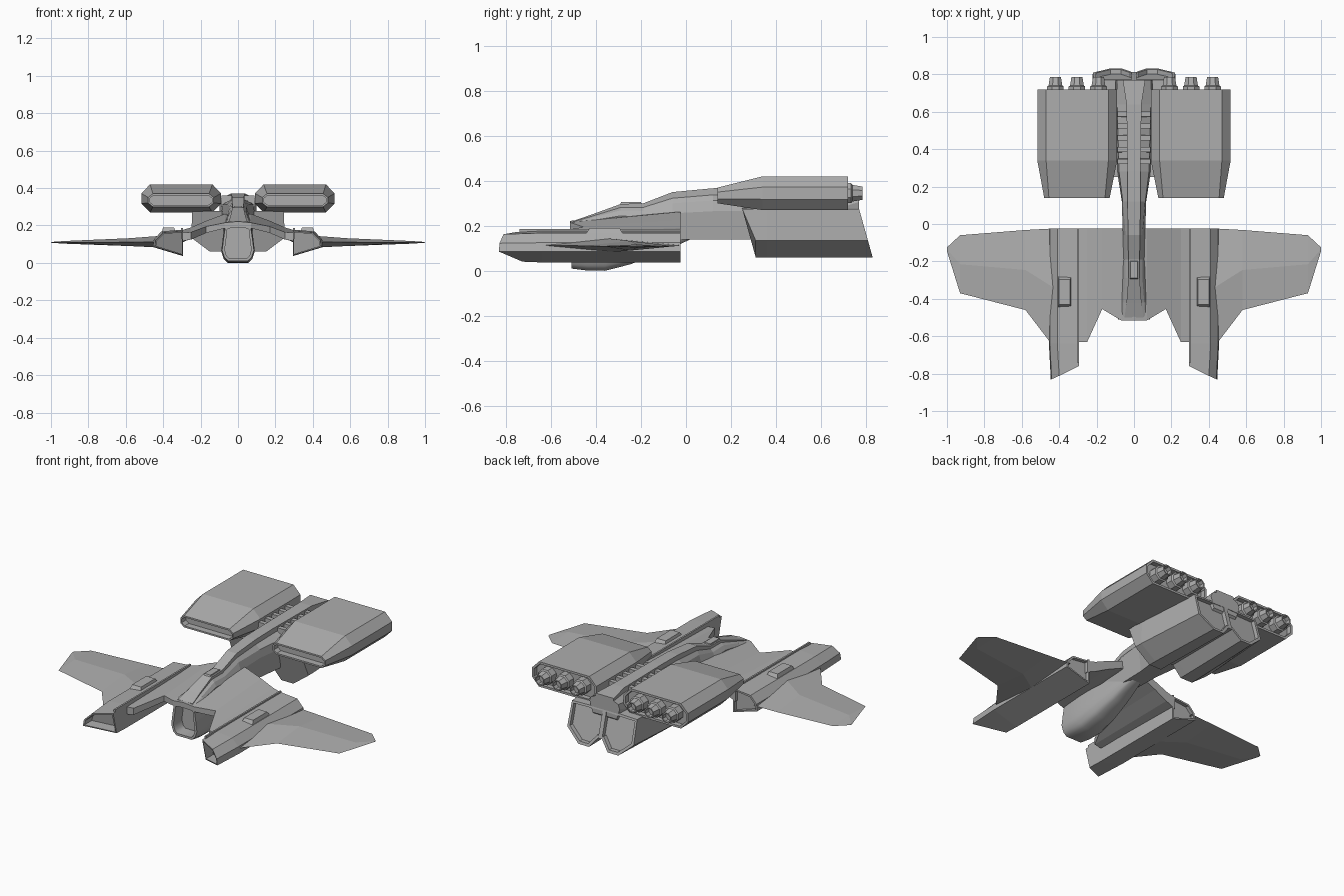
import bpy, bmesh, math

old = bpy.data.objects.get("Cube")
if old:
    bpy.data.objects.remove(old, do_unlink=True)

hull_grey = bpy.data.materials.new("hull grey")
hull_grey.use_nodes = True
grey = (0.42, 0.42, 0.42, 1)
hull_grey.diffuse_color = grey
hull_grey.node_tree.nodes["Principled BSDF"].inputs["Base Color"].default_value = grey


def loft(name, rings, mirror=False, open_first=None, open_last=None):
    """Skin a row of rings; open ends are (rim, depth along y) recesses."""
    bm = bmesh.new()
    rows = [[bm.verts.new(p) for p in ring] for ring in rings]
    for a, b in zip(rows, rows[1:]):
        for i in range(len(a)):
            j = (i + 1) % len(a)
            bm.faces.new((a[i], a[j], b[j], b[i]))
    first, last = bm.faces.new(rows[0][::-1]), bm.faces.new(rows[-1])
    bmesh.ops.recalc_face_normals(bm, faces=bm.faces)
    for cap, recess in ((first, open_first), (last, open_last)):
        if recess:
            rim, depth = recess
            bmesh.ops.inset_individual(bm, faces=[cap], thickness=rim)
            inner = bmesh.ops.extrude_discrete_faces(bm, faces=[cap])["faces"][0]
            bmesh.ops.translate(bm, verts=inner.verts, vec=(0, depth, 0))
    mesh = bpy.data.meshes.new(name)
    bm.to_mesh(mesh)
    bm.free()
    mesh.materials.append(hull_grey)
    obj = bpy.data.objects.new(name, mesh)
    bpy.context.collection.objects.link(obj)
    if mirror:
        obj.modifiers.new("Mirror", 'MIRROR').use_mirror_merge = False
    return obj


def both_sides(half):
    """Complete a cross-section listed from top to bottom on +x."""
    return half + [(-x, y, z) for x, y, z in reversed(half)]


def box(name, x, y, z, top_scale=1.0, mirror=True):
    """Box from (min, max) ranges with an optionally narrowed top."""
    cx, cy = sum(x) / 2, sum(y) / 2
    rings = []
    for height, s in zip(z, (1, top_scale)):
        hx, hy = (x[1] - x[0]) / 2 * s, (y[1] - y[0]) / 2 * s
        rings.append([(cx + i * hx, cy + j * hy, height)
                      for i, j in ((-1, -1), (1, -1), (1, 1), (-1, 1))])
    return loft(name, rings, mirror)


# Engine pods: chamfered slabs with slot intakes and recessed backs
def pod_ring(y, x0, x1, z0, z1, cut, drop):
    return [(x0 + cut, y, z1), (x1 - cut, y, z1), (x1, y, z1 - drop), (x1, y, z0 + drop),
            (x1 - cut, y, z0), (x0 + cut, y, z0), (x0, y, z0 + drop), (x0, y, z1 - drop)]


loft("engine_pod", [
    pod_ring(0.14, 0.13, 0.48, 0.3, 0.37, 0.025, 0.02),
    pod_ring(0.34, 0.09, 0.517, 0.27, 0.42, 0.047, 0.048),
    pod_ring(0.72, 0.09, 0.517, 0.27, 0.42, 0.047, 0.048),
], True, (0.01, 0.04), (0.014, -0.03))

# Three nozzles in each pod
for n, x in enumerate((0.19, 0.305, 0.42)):
    rings = [[(x + r * math.cos(math.tau * (k + 0.5) / 8), y,
               0.345 + r * math.sin(math.tau * (k + 0.5) / 8)) for k in range(8)]
             for y, r in ((0.69, 0.048), (0.735, 0.048), (0.74, 0.04), (0.785, 0.032))]
    loft(f"engine_nozzle_{n + 1}", rings, True, None, (0.007, -0.03))

# Spine running from the nose over the neck to the tail
spine = []
for y, top, shoulder, base, z1, z0 in (
        (-0.5, 0.05, 0.06, 0.07, 0.222, 0.195),
        (-0.42, 0.04, 0.055, 0.065, 0.25, 0.19),
        (-0.29, 0.03, 0.045, 0.06, 0.297, 0.18),
        (-0.19, 0.03, 0.045, 0.06, 0.3, 0.16),
        (-0.06, 0.032, 0.045, 0.06, 0.35, 0.14),
        (0.12, 0.035, 0.06, 0.065, 0.367, 0.14),
        (0.28, 0.035, 0.08, 0.09, 0.37, 0.14),
        (0.64, 0.04, 0.09, 0.1, 0.37, 0.14),
        (0.77, 0.06, 0.09, 0.1, 0.36, 0.24)):
    h = z1 - z0
    spine.append(both_sides([(top, y, z1), (top, y, z1 - h * 0.13),
                             (shoulder, y, z1 - h * 0.24),
                             (base, y, z1 - h * 0.45), (base * 0.8, y, z0)]))
loft("spine", spine)
box("canopy_block", (-0.025, 0.025), (-0.3, -0.19), (0.28, 0.305), 0.8, False)

# Cooling ribs beside the rear spine
for n in range(5):
    y = 0.32 + n * 0.063
    box(f"spine_rib_{n + 1}", (0.03, 0.092), (y, y + 0.03), (0.3, 0.36), 0.9)

# Tail block: two lobes under the pods with a raked, panelled back
lobe = [(0, 0.28), (0.245, 0.275), (0.25, 0.135), (0.15, 0.06), (0.07, 0.06), (0.015, 0.12), (0, 0.12)]
loft("tail_block", [
    [(x, 0.25 if z > 0.2 else 0.31, z) for x, z in lobe],
    [(x, 0.36, z) for x, z in lobe],
    [(x * 0.88, 0.77 + (0.275 - z) * 0.28, z) for x, z in lobe],
], True, None, (0.018, -0.025))

# Inner wing: sloped slab with a notched leading edge
loft("inner_wing", [
    [(x, front, zf), (x, back, zb), (x, back, zb - t * 1.5), (x, front, zf - t)]
    for x, front, back, zf, zb, t in (
        (0, -0.515, -0.025, 0.222, 0.265, 0.03),
        (0.07, -0.515, -0.025, 0.215, 0.262, 0.03),
        (0.17, -0.455, -0.025, 0.195, 0.225, 0.035),
        (0.25, -0.63, -0.025, 0.165, 0.19, 0.04),
        (0.31, -0.63, -0.025, 0.16, 0.172, 0.045))], True)

# Outer wing: thin diamond section, with a strake at the root
outer = []
for x, front, back, z, t in (
        (0.43, -0.66, -0.025, 0.113, 0.03),
        (0.45, -0.63, -0.025, 0.113, 0.029),
        (0.58, -0.46, -0.032, 0.111, 0.021),
        (0.93, -0.37, -0.06, 0.11, 0.007),
        (1, -0.145, -0.125, 0.11, 0.002)):
    ridge = back + (front - back) * 0.5
    outer.append([(x, front, z), (x, ridge, z + t), (x, back, z), (x, ridge, z - t)])
loft("outer_wing", outer, True)

# Nacelles: wedge section, obliquely cut intake, framed rear
wedge = [(0.295, 0.178), (0.41, 0.168), (0.45, 0.125), (0.455, 0.085), (0.295, 0.037)]


def raked(x, z):
    """Intake lip position, swept back towards the inboard bottom."""
    return -0.76 - (x - 0.295) * 0.45 + max(0, 0.07 - z)


loft("nacelle", [
    [(x - 0.01 * (x > 0.4), raked(x, z), z * 0.93 + 0.006) for x, z in wedge],
    [(x, -0.64, z) for x, z in wedge],
    [(x, -0.025, z) for x, z in wedge],
], True, (0.01, 0.07), (0.012, -0.02))
box("nacelle_top_rail", (0.295, 0.305), (-0.74, -0.025), (0.16, 0.186))
box("nacelle_bump", (0.33, 0.412), (-0.455, -0.27), (0.15, 0.19), 0.72)

# Rounded chin pod with a hexagonal intake, tapering into the neck
chin_shape = [(0.5, 1), (0.8, 0.9), (0.9, 0.3), (1, -0.4), (0.85, -0.8), (0.6, -1)]
chin = []
for y, width, z1, z0 in (
        (-0.51, 0.085, 0.2, 0.01), (-0.44, 0.09, 0.205, 0.001), (-0.36, 0.09, 0.21, 0),
        (-0.25, 0.08, 0.21, 0.028), (-0.12, 0.062, 0.21, 0.075), (0.02, 0.04, 0.21, 0.14)):
    middle, half = (z1 + z0) / 2, (z1 - z0) / 2
    chin.append(both_sides([(u * width, y, middle + v * half) for u, v in chin_shape]))
chin_pod = loft("chin_pod", chin, False, (0.014, 0.08))
bpy.ops.object.select_all(action='DESELECT')
chin_pod.select_set(True)
bpy.context.view_layer.objects.active = chin_pod
bpy.ops.object.shade_smooth_by_angle(angle=math.radians(50))
